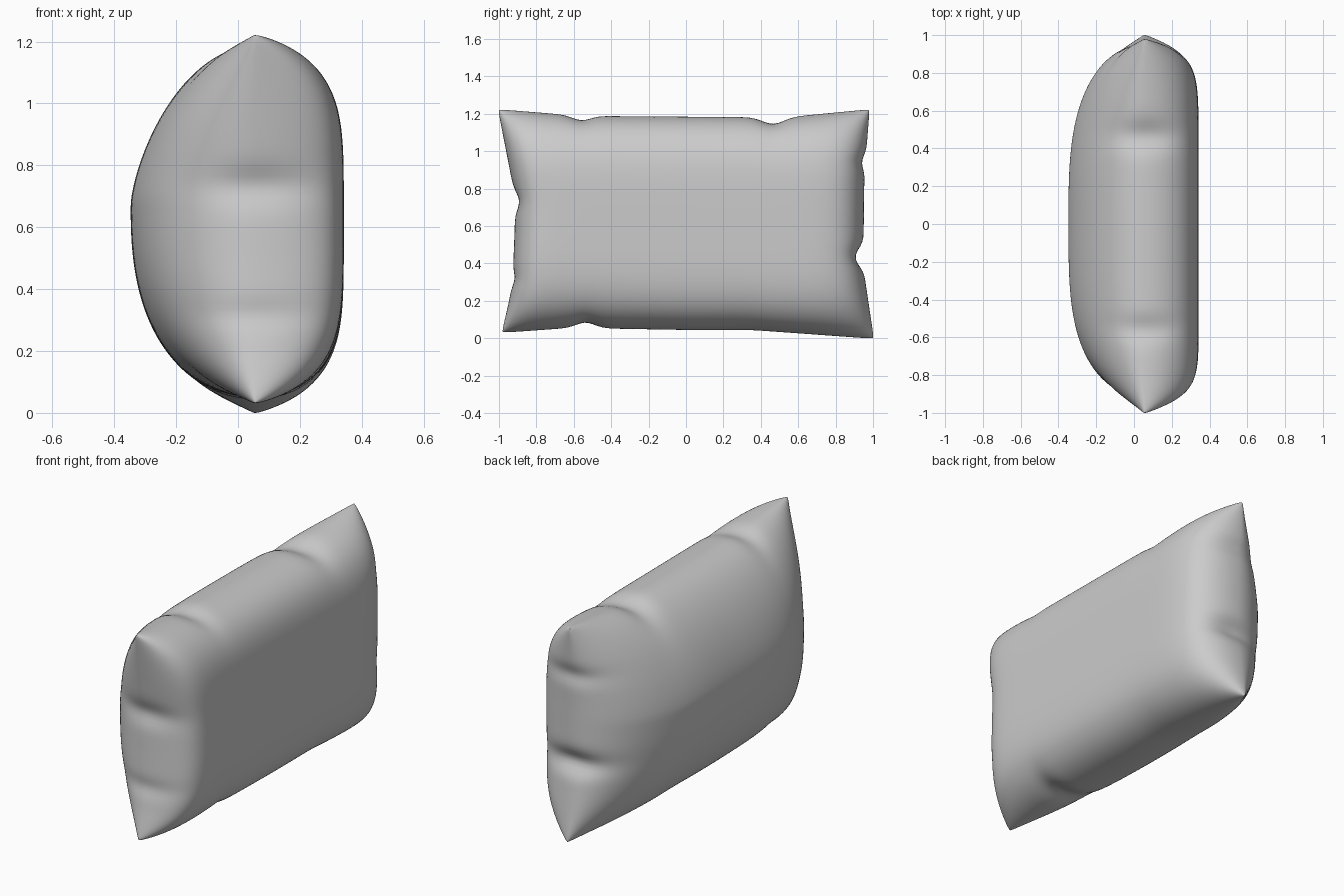
import bpy, bmesh, math

if "Cube" in bpy.data.objects:
    bpy.data.objects.remove(bpy.data.objects["Cube"])

NU, NV = 112, 80
SEAM_X = 0.055

# Seam outline seen from the side: (position along edge, offset)
TOP = [(-1, 1.225), (-.6, 1.193), (-.4, 1.188), (.3, 1.183), (.55, 1.182), (1, 1.225)]
BOTTOM = [(-1, .03), (-.6, .058), (-.4, .052), (0, .045), (.33, .046), (1, -.002)]
LEFT = [(0, -.985), (.2, -.93), (.4, -.918), (.6, -.912), (1, -1.005)]
RIGHT = [(0, 1.005), (.3, .95), (.45, .95), (.7, .953), (1, .982)]

# Tucks pinched into the seam: (position along edge, depth, width)
TUCKS = {"top": [(-.55, -.025, .07), (.48, -.035, .08)],
         "bottom": [(-.55, .028, .07)],
         "left": [(.24, .012, .04), (.59, .024, .05)],
         "right": [(.355, -.045, .05), (.77, -.018, .04)]}


def linear(pts, t):
    for (a, p), (b, q) in zip(pts, pts[1:]):
        if t <= b:
            return p + (q - p) * (t - a) / (b - a)
    return pts[-1][1]


def edge(pts, t):
    """Outline value, softened by averaging neighbours."""
    r = max(0, min(.08, t - pts[0][0], pts[-1][0] - t))
    return sum(linear(pts, t + r * k / 6) for k in range(-6, 7)) / 13


def tuck(name, t):
    return sum(d * math.exp(-((t - c) / w) ** 2) for c, d, w in TUCKS[name])


def dome(t, p):
    return math.sqrt(max(0.0, 1 - abs(t) ** p))


def point(u, v, side):
    s, t = (u + 1) / 2, (v + 1) / 2
    if side > 0:      # flatter face
        h = .287 * dome(u, 10 if u > 0 else 15) * dome(v, 4.5)
    else:             # fuller, domed face, highest above the middle
        w = (v - .1) / (.9 if v > .1 else 1.1)
        h = .402 * dome(u, 3 if u > 0 else 3.4) * dome(w, 1.45 if w > 0 else 2.5)
    h *= 1 - .28 * (abs(u) * abs(v)) ** 4          # conical corners
    fade = math.exp(-(h / .17) ** 2)               # tucks die out away from seam
    y0 = edge(LEFT, t) + fade * tuck("left", t)
    y1 = edge(RIGHT, t) + fade * tuck("right", t)
    z0 = edge(BOTTOM, u) + fade * tuck("bottom", u)
    z1 = edge(TOP, u) + fade * tuck("top", u)
    k = 1 - .006 * (abs(u) * abs(v)) ** 40         # rounded tips
    y = (y0 + (y1 - y0) * s) * k
    z = .61 + (z0 + (z1 - z0) * t - .61) * k
    return SEAM_X + side * h, y, z


# Pillow: two puffed sheets joined at the seam
bm = bmesh.new()
for side in (1, -1):
    rows = []
    for j in range(NV + 1):
        v = math.sin(math.pi / 2 * (2 * j / NV - 1))
        rows.append([bm.verts.new(point(math.sin(math.pi / 2 * (2 * i / NU - 1)), v, side))
                     for i in range(NU + 1)])
    for a, b in zip(rows, rows[1:]):
        for i in range(NU):
            bm.faces.new((a[i], a[i + 1], b[i + 1], b[i]))
bmesh.ops.remove_doubles(bm, verts=bm.verts, dist=.0002)
bmesh.ops.recalc_face_normals(bm, faces=bm.faces)

# Rest on the ground and centre the length
low = min(v.co.z for v in bm.verts)
mid = (min(v.co.y for v in bm.verts) + max(v.co.y for v in bm.verts)) / 2
bmesh.ops.translate(bm, verts=bm.verts, vec=(0, -mid, -low))

mesh = bpy.data.meshes.new("pillow")
bm.to_mesh(mesh)
bm.free()
for f in mesh.polygons:
    f.use_smooth = True
pillow = bpy.data.objects.new("pillow", mesh)
bpy.context.collection.objects.link(pillow)
